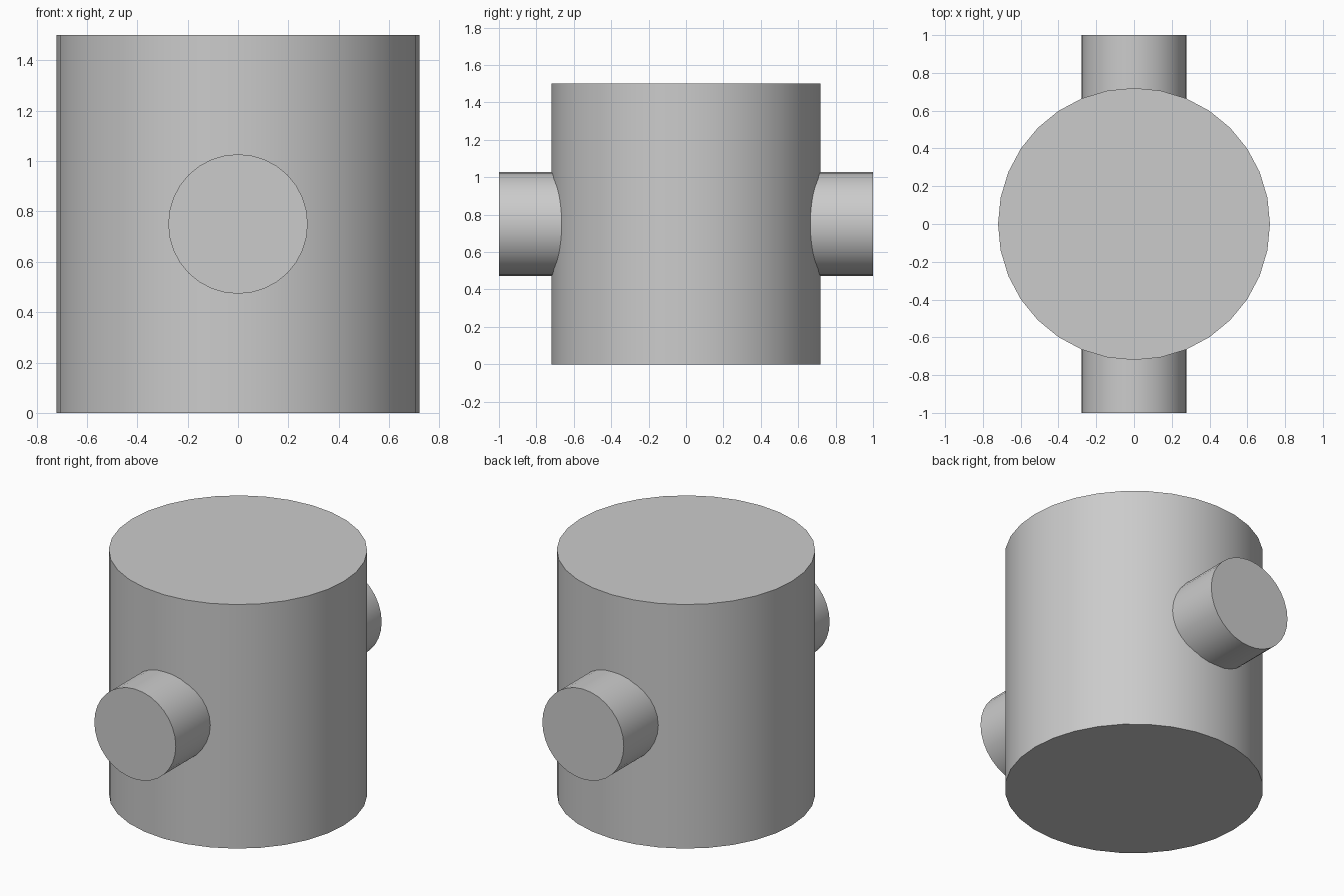
import bpy
import math

cube = bpy.data.objects.get("Cube")
if cube:
    bpy.data.objects.remove(cube, do_unlink=True)

HEIGHT = 1.5

grey = bpy.data.materials.new("plain grey")
grey.use_nodes = True
colour = (0.6, 0.6, 0.6, 1)
grey.diffuse_color = colour
grey.node_tree.nodes["Principled BSDF"].inputs["Base Color"].default_value = colour


def cylinder(name, radius, length, tilt=0):
    """Smooth-sided capped cylinder centred on the middle of the drum."""
    bpy.ops.mesh.primitive_cylinder_add(
        vertices=32, radius=radius, depth=length,
        location=(0, 0, HEIGHT / 2), rotation=(tilt, 0, 0))
    obj = bpy.context.object
    obj.name = name
    obj.data.materials.append(grey)
    bpy.ops.object.shade_smooth_by_angle(angle=math.radians(30))
    return obj


# Upright drum
cylinder("drum", 0.72, HEIGHT)

# Axle running through the drum, showing as a stub at front and back
cylinder("axle", 0.277, 2, math.pi / 2)
